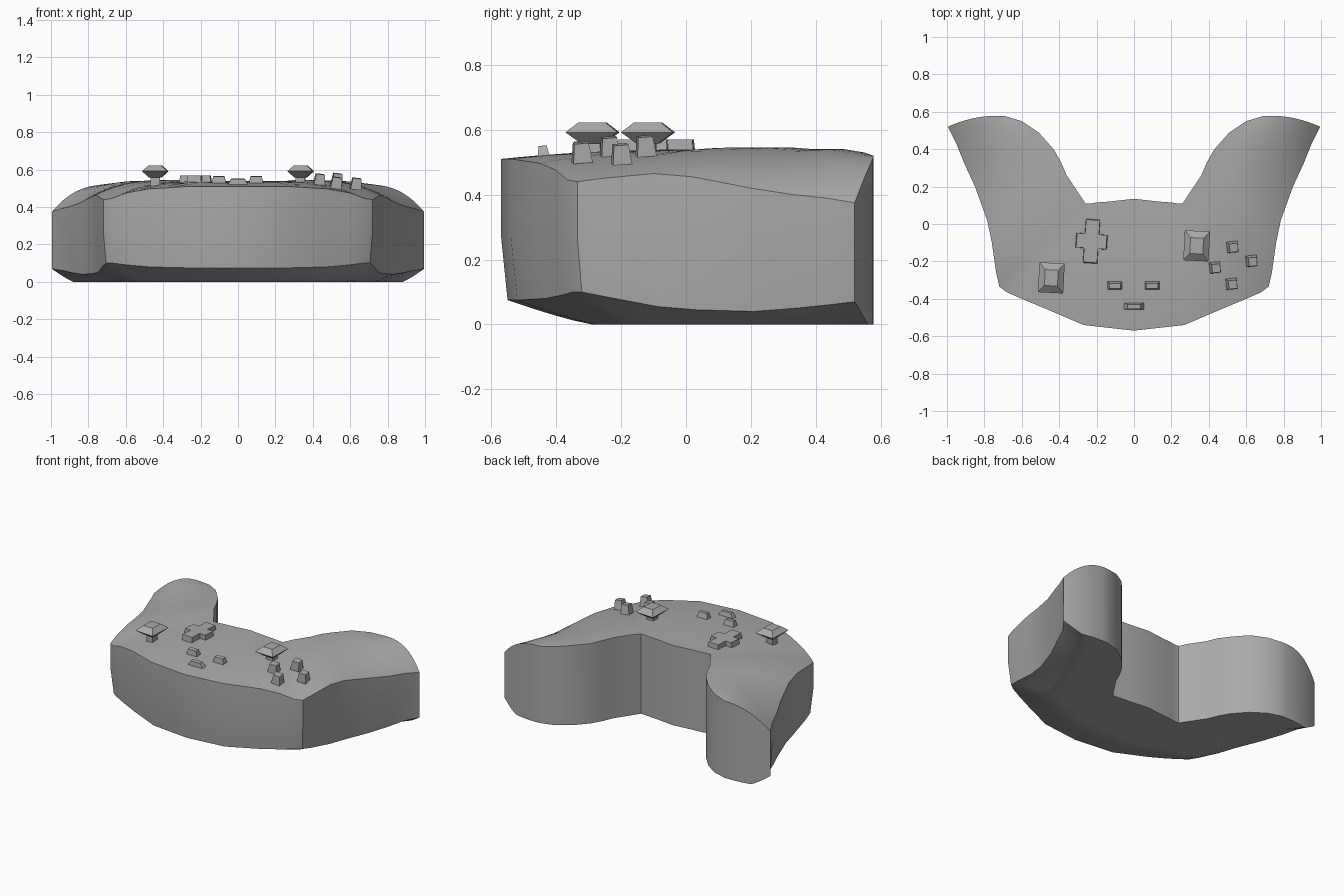
import bpy
import bmesh
import math
from mathutils import Matrix, Vector

default_cube = bpy.data.objects.get("Cube")
if default_cube:
    bpy.data.objects.remove(default_cube, do_unlink=True)

# One plain grey for everything
grey = bpy.data.materials.new("plain_grey")
grey.use_nodes = True
grey_colour = (0.4, 0.4, 0.4, 1)
grey.diffuse_color = grey_colour
grey.node_tree.nodes["Principled BSDF"].inputs["Base Color"].default_value = grey_colour


def make_object(name, bm, smooth_angle=None):
    bmesh.ops.recalc_face_normals(bm, faces=bm.faces[:])
    mesh = bpy.data.meshes.new(name)
    bm.to_mesh(mesh)
    bm.free()
    mesh.materials.append(grey)
    obj = bpy.data.objects.new(name, mesh)
    bpy.context.collection.objects.link(obj)
    if smooth_angle:
        bpy.ops.object.select_all(action="DESELECT")
        obj.select_set(True)
        bpy.context.view_layer.objects.active = obj
        bpy.ops.object.shade_smooth_by_angle(angle=math.radians(smooth_angle))
    return obj


def stacked_shape(name, outline, levels, location, turn=0, lean_x=0, lean_y=0):
    """Closed outline repeated at levels of (height, scale x, scale y) and capped."""
    bm = bmesh.new()
    rings = [[bm.verts.new((x * sx, y * sy, z)) for x, y in outline] for z, sx, sy in levels]
    count = len(outline)
    for low, high in zip(rings, rings[1:]):
        for i in range(count):
            j = (i + 1) % count
            bm.faces.new((low[i], low[j], high[j], high[i]))
    bm.faces.new(rings[0])
    bm.faces.new(rings[-1])
    rotation = Matrix.Rotation(math.radians(lean_y), 4, "Y")
    rotation = rotation @ Matrix.Rotation(math.radians(lean_x), 4, "X")
    rotation = rotation @ Matrix.Rotation(math.radians(turn), 4, "Z")
    bm.transform(Matrix.Translation(location) @ rotation)
    return make_object(name, bm)


# Body sections from the middle to the grip tip:
# outer x, outer y, upper rim height, lower rim height, inner x, inner y, inner height
half_sections = [
    (0, -.57, .51, .075, 0, .135, .54),
    (.27, -.54, .51, .075, .13, .12, .54),
    (.48, -.45, .497, .08, .2, .115, .54),
    (.6, -.4, .475, .09, .23, .11, .54),
    (.68, -.365, .445, .1, .25, .11, .54),
    (.72, -.335, .44, .1, .26, .11, .54),
    (.737, -.26, .45, .085, .3, .17, .545),
    (.76, -.1, .465, .055, .36, .26, .545),
    (.785, .02, .455, .045, .39, .33, .545),
    (.85, .2, .42, .04, .43, .4, .54),
    (.91, .33, .4, .05, .51, .49, .54),
    (.95, .43, .39, .06, .6, .55, .53),
    (.995, .52, .375, .07, .69, .577, .52),
]
STEPS = 12


def section_points(section, side, is_tip):
    ox, oy, upper, lower, ix, iy, inner = section
    outer_edge, inner_edge = Vector((ox, oy)), Vector((ix, iy))
    top, bottom = [], []
    for step in range(STEPS + 1):
        t = (step / STEPS) ** 1.4
        p = outer_edge.lerp(inner_edge, t)
        if is_tip:
            p.y += .08 * t * (1 - t)
        rise = 1 - (1 - t) ** 2.5
        top.append((side * p.x, p.y, upper + (inner - upper) * rise))
        # the underside starts a little inside the outer wall
        tuck = .02 * (1 - t) if not is_tip else 0
        q = p + (inner_edge - outer_edge).normalized() * tuck
        bottom.append((side * q.x, q.y, lower * max(0, 1 - t / .38) ** 1.2))
    middle = (side * ox, oy, .27)
    return top + bottom[::-1] + [middle]


bm = bmesh.new()
loops = []
last = len(half_sections) - 1
for i in range(-last, last + 1):
    side = -1 if i < 0 else 1
    points = section_points(half_sections[abs(i)], side, abs(i) == last)
    loops.append([bm.verts.new(p) for p in points])
for a, b in zip(loops, loops[1:]):
    for k in range(len(a)):
        n = (k + 1) % len(a)
        bm.faces.new((a[k], a[n], b[n], b[k]))
# Rounded grip ends closed with upright strips
for loop in (loops[0], loops[-1]):
    for k in range(STEPS):
        strip = [loop[k], loop[k + 1], loop[-3 - k], loop[-2 - k]]
        if k == 0:
            strip.append(loop[-1])
        bm.faces.new(strip)
make_object("controller_body", bm, 35)

square = [(-.5, -.5), (.5, -.5), (.5, .5), (-.5, .5)]

# Thumb sticks: narrow stem below a wide faceted cap
stick_levels = [(-.03, .05, .05), (.028, .05, .05), (.028, .065, .07),
                (.062, .135, .16), (.092, .07, .085)]
stacked_shape("right_thumb_stick", square, stick_levels, (-.442, -.288, .53), -3)
stacked_shape("left_thumb_stick", square, stick_levels, (.335, -.117, .53), -3)

# Cross pad
arm, reach_x, reach_y = .04, .087, .12
cross = [(-arm, -reach_y), (arm, -reach_y), (arm, -arm), (reach_x, -arm),
         (reach_x, arm), (arm, arm), (arm, reach_y), (-arm, reach_y),
         (-arm, arm), (-reach_x, arm), (-reach_x, -arm), (-arm, -arm)]
stacked_shape("direction_pad", cross, [(-.03, 1, 1), (.03, .92, .95)],
              (-.227, -.092, .54), -4)

# Four action buttons, leaning with the shell
button_levels = [(-.03, .06, .06), (.03, .045, .045)]
action_buttons = {
    "back": (.53, -.125, .55),
    "outer": (.632, -.2, .525),
    "inner": (.436, -.235, .547),
    "front": (.525, -.322, .53),
}
for place, location in action_buttons.items():
    stacked_shape(place + "_action_button", square, button_levels, location, 6, 4, 7)

# Small menu buttons
menu_levels = [(-.02, .08, .045), (.022, .06, .028)]
for name, x in (("right_menu_button", -.102), ("left_menu_button", .097)):
    stacked_shape(name, square, menu_levels, (x, -.33, .542), 0, 4)
stacked_shape("centre_button", square, [(-.02, .125, .04), (.022, .07, .025)],
              (0, -.44, .529), 0, 5)
